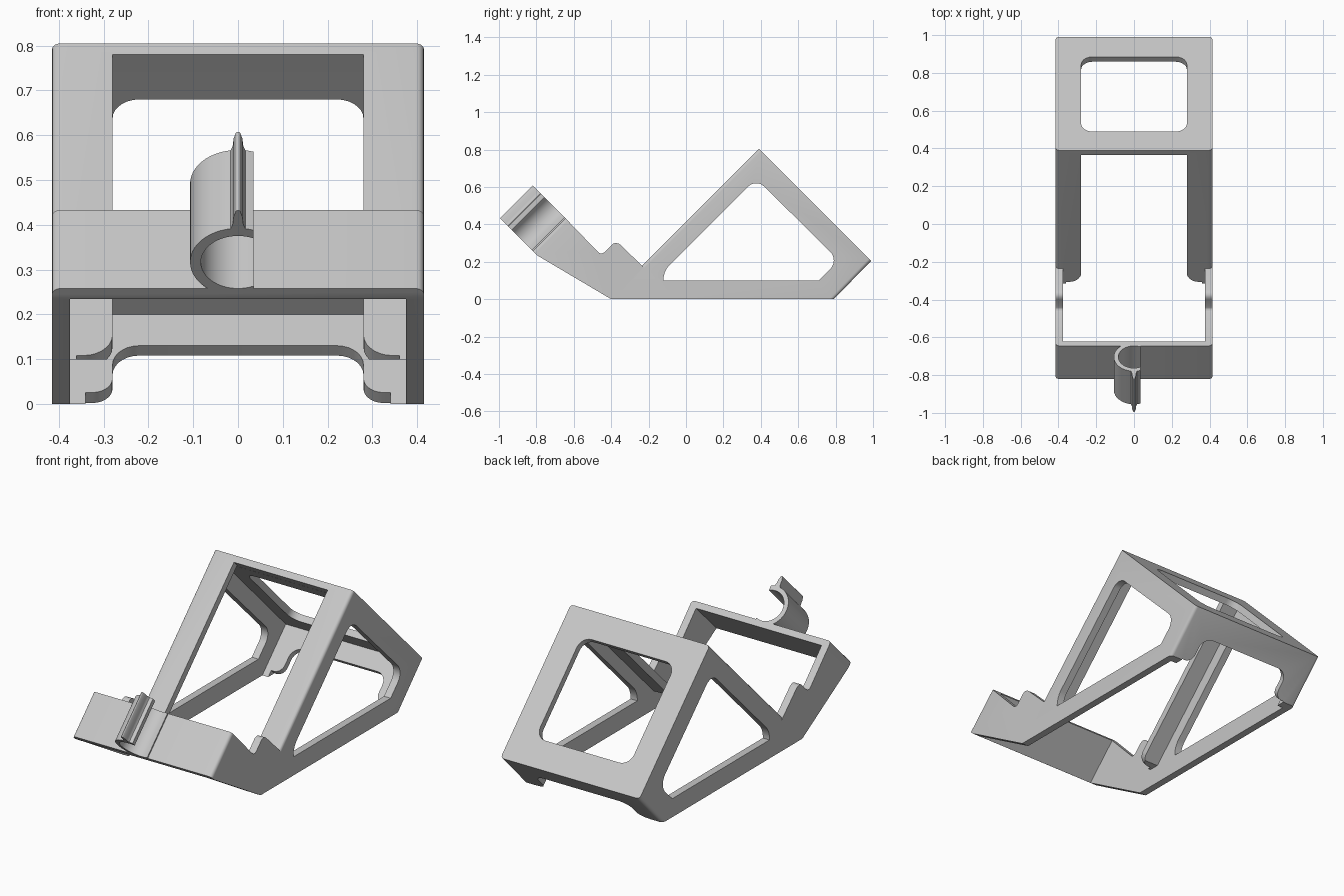
import bpy, bmesh, math
from mathutils import Vector

cube = bpy.data.objects.get("Cube")
if cube:
    bpy.data.objects.remove(cube, do_unlink=True)

grey = bpy.data.materials.new("light_grey")
grey.use_nodes = True
COLOUR = (0.57, 0.57, 0.57, 1)
grey.diffuse_color = COLOUR
grey.node_tree.nodes["Principled BSDF"].inputs["Base Color"].default_value = COLOUR

D = math.sqrt(0.5)
X, Y, Z = Vector((1, 0, 0)), Vector((0, 1, 0)), Vector((0, 0, 1))
UP_FRONT, UP_BACK = Vector((0, -D, D)), Vector((0, D, D))
APEX = Vector((0, 0.39, 0.805))
HALF, INNER, OPEN, T = 0.415, 0.375, 0.28, 0.035


def prism(name, pts, u, v, w, lo, hi, origin=Vector((0, 0, 0)), bevel_edges=()):
    """Extrude a 2D outline lying in axes u, v along w."""
    bm = bmesh.new()
    rings = [[bm.verts.new(origin + u * a + v * b + w * c) for a, b in pts] for c in (lo, hi)]
    n = len(pts)
    bm.faces.new(rings[0])
    bm.faces.new(rings[1][::-1])
    for i in range(n):
        j = (i + 1) % n
        bm.faces.new((rings[0][j], rings[0][i], rings[1][i], rings[1][j]))
    bmesh.ops.recalc_face_normals(bm, faces=bm.faces)
    edges = [bm.edges.get((r[i], r[(i + 1) % n])) for r in rings for i in bevel_edges]
    if edges:
        bmesh.ops.bevel(bm, geom=edges, offset=0.018, segments=4, profile=0.5, affect='EDGES')
    mesh = bpy.data.meshes.new(name)
    bm.to_mesh(mesh)
    bm.free()
    mesh.materials.append(grey)
    ob = bpy.data.objects.new(name, mesh)
    bpy.context.collection.objects.link(ob)
    return ob


def rounded(corners, steps=7):
    """Outline from (a, b, radius) corners, with each corner filleted."""
    out = []
    for i, (a, b, r) in enumerate(corners):
        p = Vector((a, b))
        if not r:
            out.append((a, b))
            continue
        q0, q1 = Vector(corners[i - 1][:2]), Vector(corners[(i + 1) % len(corners)][:2])
        s, e = p + (q0 - p).normalized() * r, p + (q1 - p).normalized() * r
        c0, c1 = s.lerp(p, 0.55), e.lerp(p, 0.55)
        for k in range(steps + 1):
            t = k / steps
            out.append(tuple(s * (1 - t)**3 + c0 * 3 * t * (1 - t)**2
                             + c1 * 3 * t * t * (1 - t) + e * t**3))
    return out


def mirrored(half):
    """Complete a symmetric outline from its right half."""
    return half + [(-a, b, r) for a, b, r in reversed(half)]


def activate(ob):
    bpy.ops.object.select_all(action='DESELECT')
    ob.select_set(True)
    bpy.context.view_layer.objects.active = ob


def combine(ob, other, operation='DIFFERENCE'):
    """Boolean with the first solver that keeps the overall size of the part."""
    other.hide_render = True
    bpy.context.view_layer.update()
    size = ob.dimensions.copy()
    m = ob.modifiers.new("combine", 'BOOLEAN')
    m.operation, m.object = operation, other
    activate(ob)
    for solver in ('EXACT', 'MANIFOLD', 'FLOAT'):
        m.solver = solver
        bpy.context.view_layer.update()
        result = ob.evaluated_get(bpy.context.evaluated_depsgraph_get()).to_mesh()
        spans = [max((v.co[k] for v in result.vertices), default=0)
                 - min((v.co[k] for v in result.vertices), default=0) for k in range(3)]
        if all(a > b - 0.02 for a, b in zip(spans, size)):
            bpy.ops.object.modifier_apply(modifier=m.name)
            break
    bpy.data.objects.remove(other, do_unlink=True)


# Stand body: wedge frame joined to the front tray with its lip
body = prism("stand_body", [(-0.38, 0), (0.79, 0), (0.99, 0.205), (0.39, 0.805), (-0.395, 0.02)],
             Y, Z, X, -HALF, HALF, bevel_edges=(1, 3))
tray = prism("front_tray", [
    (-0.40, 0), (-0.05, 0), (-0.232, 0.176),
    (-0.35, 0.29), (-0.36, 0.297), (-0.375, 0.301), (-0.39, 0.297), (-0.40, 0.288),
    (-0.435, 0.252), (-0.447, 0.245), (-0.459, 0.245), (-0.47, 0.252),
    (-0.645, 0.433), (-0.82, 0.258), (-0.797, 0.235)],
    Y, Z, X, -HALF, HALF, bevel_edges=(12,))
combine(body, tray, 'UNION')

# Hollow interior, open below and in front of the back rest
combine(body, prism("hollow_cutter", [
    (-0.90, 0.13), (-0.90, -0.1), (0.643, -0.1), (0.943, 0.2), (0.3925, 0.7525),
    (-0.26, 0.10), (-0.315, 0.10), (-0.225, 0.19), (-0.225, 0.6), (-0.43, 0.6)],
    Y, Z, X, -INNER, INNER))

# Triangular side windows
combine(body, prism("window_cutter", rounded([
    (-0.12, 0.10, 0), (-0.12, 0.15, 0.04), (0.375, 0.645, 0.06),
    (0.79, 0.235, 0.025), (0.79, 0.18, 0.025), (0.71, 0.10, 0)]), Y, Z, X, -1, 1))

# Back rest opening, flaring at its lower end
combine(body, prism("rest_cutter", rounded(mirrored([
    (OPEN, T, 0), (OPEN, 0.985, 0.065), (0.36, 0.985, 0), (0.36, 1.1, 0)])),
    X, -UP_BACK, UP_FRONT, -0.055, 0.1, APEX))

# Rear panel opening
combine(body, prism("rear_cutter", rounded(mirrored([
    (OPEN, 0.141, 0.06), (OPEN, 0.70, 0.06)])),
    X, -UP_FRONT, UP_BACK, -0.06, 0.1, APEX))

# Foot notch, arched above and flaring at the floor
combine(body, prism("foot_cutter", rounded(mirrored([
    (OPEN, 0.135, 0.06), (OPEN, 0.283, 0.045), (0.34, 0.283, 0), (0.34, 0.33, 0)])),
    X, -UP_BACK, -UP_FRONT, -0.06, 0.06, Vector((0, 0.99, 0.205))))

# Cable clip: open ring along the front lip, flattened where it meets the lip
LIP = Vector((0, -0.82, 0.258))
LENGTH = 0.2475
R_OUT, R_IN, EDGE = 0.107, 0.083, 0.035


def arc(r, steps=32):
    start = math.acos(EDGE / r)
    angles = [start + (2 * math.pi - 2 * start) * k / steps for k in range(steps + 1)]
    return [(r * math.cos(t), max(R_IN + r * math.sin(t), -0.004)) for t in angles]


clip = prism("cable_clip", arc(R_OUT) + arc(R_IN)[::-1], X, UP_FRONT, UP_BACK, 0, LENGTH, LIP)

# Finger tab on the clip, tapering to a rounded tip
tab = prism("clip_tab", rounded(mirrored([
    (0.02, 0.183, 0), (0.012, 0.197, 0.01), (0.010, 0.225, 0), (0.004, 0.247, 0.004)]), 4),
    X, UP_FRONT, UP_BACK, 0, LENGTH, LIP)

for ob in (body, clip, tab):
    activate(ob)
    bpy.ops.object.shade_smooth_by_angle(angle=math.radians(30))
